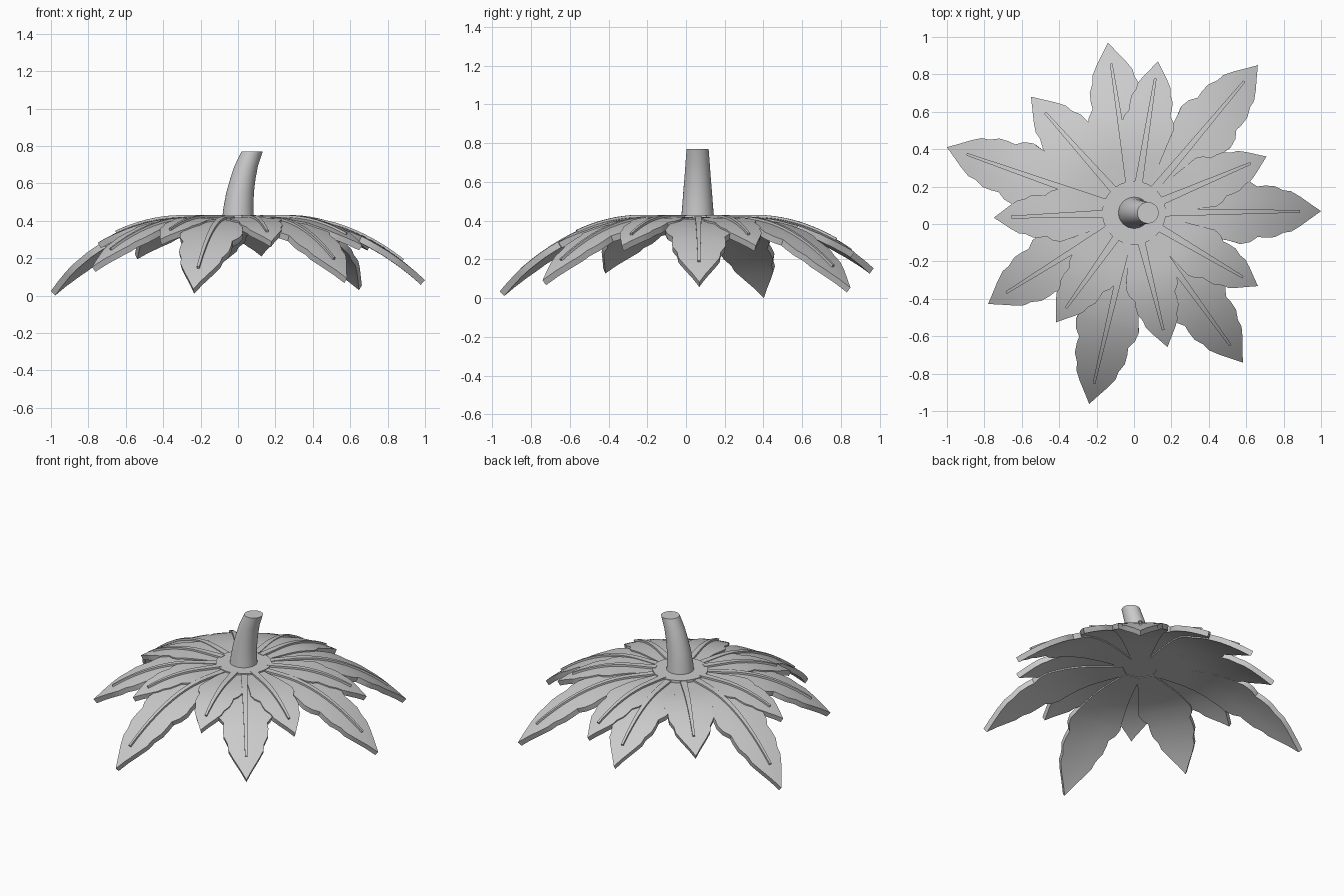
import bpy, bmesh, math
from mathutils import Vector

cube = bpy.data.objects.get("Cube")
if cube:
    bpy.data.objects.remove(cube, do_unlink=True)

CENTRE = Vector((0, 0.06, 0))

grey = bpy.data.materials.new("plain grey")
grey.use_nodes = True
grey.diffuse_color = (0.6, 0.6, 0.6, 1)
grey.node_tree.nodes["Principled BSDF"].inputs["Base Color"].default_value = (0.6, 0.6, 0.6, 1)


def finish(bm, name, thickness=0, offset=-1):
    """Turn a bmesh into a shaded object, thickened if asked."""
    mesh = bpy.data.meshes.new(name)
    bm.to_mesh(mesh)
    bm.free()
    mesh.materials.append(grey)
    ob = bpy.data.objects.new(name, mesh)
    bpy.context.collection.objects.link(ob)
    bpy.ops.object.select_all(action='DESELECT')
    ob.select_set(True)
    bpy.context.view_layer.objects.active = ob
    if thickness:
        mod = ob.modifiers.new("thickness", 'SOLIDIFY')
        mod.thickness, mod.offset = thickness, offset
        bpy.ops.object.modifier_apply(modifier=mod.name)
    bpy.ops.object.shade_smooth_by_angle(angle=math.radians(35))
    return ob


def dome(r, lift):
    """Height of the drooping canopy at a distance from its middle."""
    return 0.41 + lift - 0.668 * max(0, r - 0.3) ** 2


def strip(name, angle, rows, lift, columns, thickness, offset):
    """Sheet draped on the dome; rows are (distance, half width)."""
    bm = bmesh.new()
    direction = Vector((math.cos(angle), math.sin(angle), 0))
    side = Vector((-direction.y, direction.x, 0))
    grid = []
    for dist, half in rows:
        line = []
        for i in range(columns + 1):
            p = direction * dist + side * half * (2 * i / columns - 1)
            p.z = dome(p.length, lift)
            line.append(bm.verts.new(p + CENTRE))
        grid.append(line)
    for a, b in zip(grid, grid[1:]):
        for i in range(columns):
            bm.faces.new((a[i], b[i], b[i + 1], a[i + 1]))
    bmesh.ops.remove_doubles(bm, verts=bm.verts, dist=0.0005)
    return finish(bm, name, thickness, offset)


# Toothed leaf outline: (distance back from the tip, half width)
TEETH = [(0, 0), (0.05, 0.035), (0.11, 0.078), (0.16, 0.108), (0.20, 0.113),
         (0.25, 0.137), (0.30, 0.139), (0.34, 0.135), (0.38, 0.162), (0.43, 0.172),
         (0.47, 0.160)]


def leaf(name, degrees, length, scale, lift):
    angle = math.radians(degrees)
    rows = [(length - d * scale, w * scale) for d, w in TEETH]
    inner, width = rows[-1]
    steps = 5
    for i in range(1, steps + 1):
        f = i / steps
        rows.append((inner + (0.1 - inner) * f, width + (0.05 - width) * f))
    rows.reverse()
    strip(name, angle, rows, lift, 4, 0.034, -1)
    # Raised midrib tapering toward the tip
    end = length - 0.12 * scale
    rib = [(0.15 + (end - 0.15) * i / 14, 0.021 - 0.014 * i / 14) for i in range(15)]
    strip(name + "_rib", angle, rib, lift, 2, 0.012, 1)


# Lower ring of long leaves
LONG = [(0.5, 1.0), (50, 1.03), (98.7, 0.92), (131.6, 0.83),
        (160.7, 1.06), (212, 0.92), (256.8, 1.05), (306, 0.99)]
for n, (deg, length) in enumerate(LONG):
    leaf(f"long_leaf_{n + 1}", deg, length, 1.0, 0)

# Upper ring of short leaves
SHORT = [(23, 0.77), (81, 0.82), (182, 0.75), (234.5, 0.72), (284, 0.74), (329.4, 0.77)]
for n, (deg, length) in enumerate(SHORT):
    leaf(f"short_leaf_{n + 1}", deg, length, 0.82, 0.008)


def tube(name, rings, sides):
    """Capped tube through horizontal rings of (x, z, radius)."""
    bm = bmesh.new()
    loops = []
    for x, z, r in rings:
        loops.append([bm.verts.new(CENTRE + Vector((
            x + r * math.cos(math.tau * i / sides), r * math.sin(math.tau * i / sides), z)))
            for i in range(sides)])
    for a, b in zip(loops, loops[1:]):
        for i in range(sides):
            j = (i + 1) % sides
            bm.faces.new((a[i], a[j], b[j], b[i]))
    bm.faces.new(loops[-1])
    bm.faces.new(loops[0][::-1])
    return finish(bm, name)


# Collar plate and bent stem
tube("collar", [(0, 0.38, 0.17), (0, 0.427, 0.17)], 48)
tube("stem", [(0, 0.40, 0.086), (0.002, 0.47, 0.080), (0.011, 0.55, 0.074), (0.025, 0.62, 0.068),
              (0.043, 0.69, 0.063), (0.075, 0.77, 0.057)], 32)
